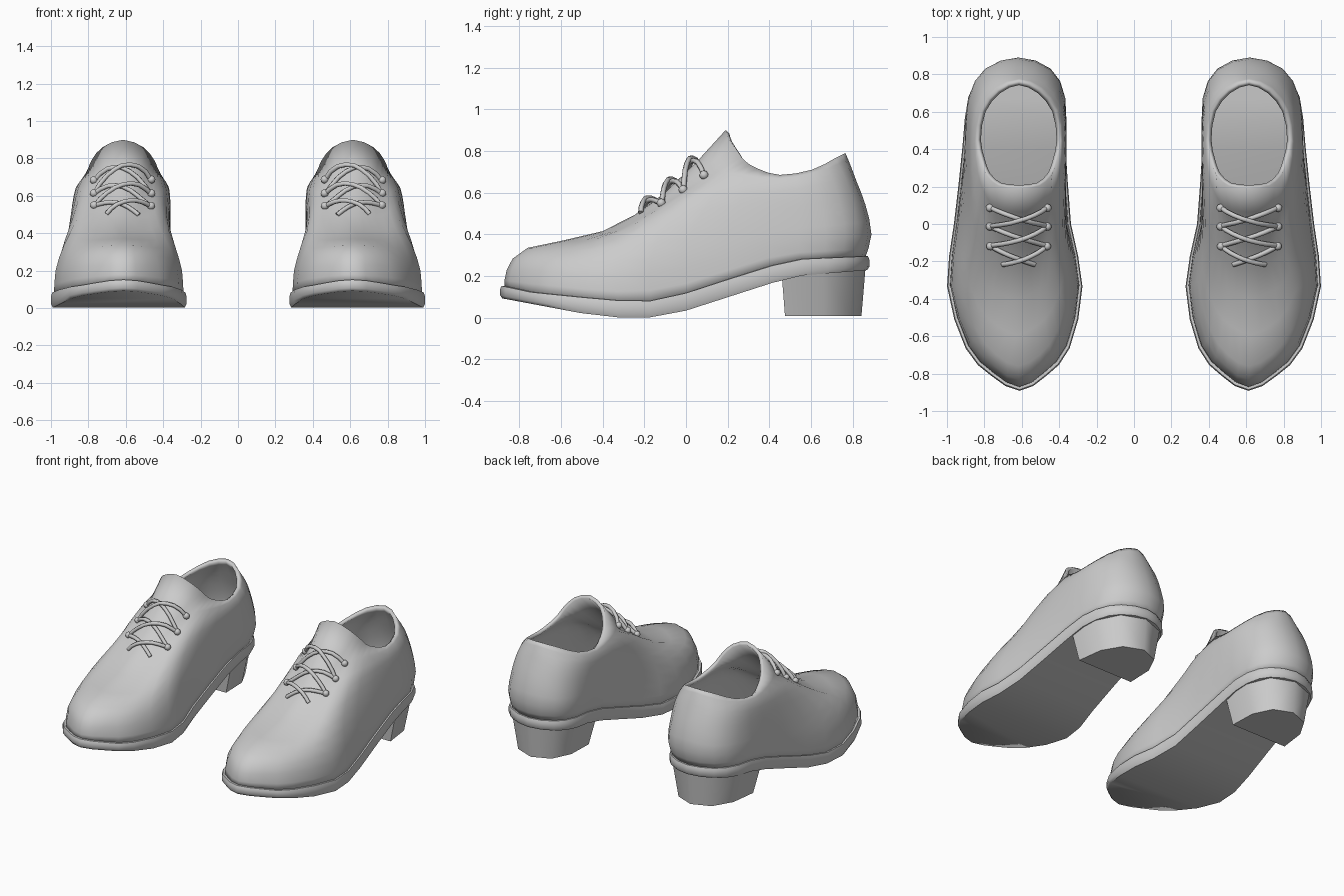
import bpy, bmesh, math
from mathutils import Vector
from mathutils.bvhtree import BVHTree

if "Cube" in bpy.data.objects:
    bpy.data.objects.remove(bpy.data.objects["Cube"])

leather = bpy.data.materials.new("grey_leather")
leather.diffuse_color = (0.6, 0.6, 0.6, 1)
leather.use_nodes = True
leather.node_tree.nodes["Principled BSDF"].inputs["Base Color"].default_value = leather.diffuse_color


def lerp_keys(keys, v):
    """Piecewise linear lookup."""
    if v <= keys[0][0]:
        return keys[0][1]
    for (a, p), (b, q) in zip(keys, keys[1:]):
        if v <= b:
            return p + (q - p) * (v - a) / (b - a)
    return keys[-1][1]


def spline(pts, sub, closed):
    """Catmull-Rom refinement of a point list."""
    n, out = len(pts), []
    get = (lambda i: pts[i % n]) if closed else (lambda i: pts[max(0, min(n - 1, i))])
    for i in range(n if closed else n - 1):
        a, b, c, d = (get(i + k) for k in (-1, 0, 1, 2))
        for s in range(sub):
            t = s / sub
            out.append(0.5 * (2 * b + (c - a) * t + (2 * a - 5 * b + 4 * c - d) * t * t
                              + (3 * b - a - 3 * c + d) * t ** 3))
    return out if closed else out + [pts[-1]]


def mirrored_loop(half):
    """Half loop from toe to heel -> full loop."""
    return half + [Vector((-p.x, p.y, p.z)) for p in half[-2:0:-1]]


# centre line of the foot, sole top height and sole bottom height along y
def centre(y, z=0.0):
    low = lerp_keys([(-.89, -.612), (-.334, -.6375), (0, -.65), (.5, -.64), (.88, -.62)], y)
    f = max(0, min(1, (z - .25) / .45))
    return low + (-.615 - low) * f


SOLE_TOP = [(-.89, .152), (-.75, .122), (-.357, .083), (-.117, .08), (.16, .17), (.42, .25),
            (.54, .28), (.88, .295)]
SOLE_LOW = [(-.89, .092), (-.797, .075), (-.5, .02), (-.357, .002), (-.1, .002), (.46, .18),
            (.53, .2), (.88, .228)]


def place(p):
    return Vector((p.x + centre(p.y, p.z), p.y, p.z))


def finish(name, verts, faces, angle=40):
    me = bpy.data.meshes.new(name)
    me.from_pydata(verts, [], faces)
    bm = bmesh.new()
    bm.from_mesh(me)
    bmesh.ops.recalc_face_normals(bm, faces=bm.faces)
    bm.to_mesh(me)
    bm.free()
    ob = bpy.data.objects.new(name, me)
    bpy.context.collection.objects.link(ob)
    me.materials.append(leather)
    bpy.ops.object.select_all(action='DESELECT')
    ob.select_set(True)
    bpy.context.view_layer.objects.active = ob
    bpy.ops.object.shade_smooth_by_angle(angle=math.radians(angle))
    return ob


def pair(ob):
    """Mirror a part to the other shoe."""
    m = ob.modifiers.new("other_shoe", 'MIRROR')
    m.use_mirror_merge = False


def loft(rings):
    n = len(rings[0])
    verts = [p for r in rings for p in r]
    faces = [(r * n + i, r * n + (i + 1) % n, (r + 1) * n + (i + 1) % n, (r + 1) * n + i)
             for r in range(len(rings) - 1) for i in range(n)]
    return verts, faces


def cap(start, n):
    """Strips across a left-right symmetric loop."""
    out = []
    for i in range(n // 2):
        q = [start + i, start + i + 1, start + (n - i - 1) % n, start + (n - i) % n]
        out.append(tuple(dict.fromkeys(q)))
    return out


# sole: half outline (half width, y), toe to heel
OUTLINE = [(0, -.892), (.147, -.812), (.278, -.665), (.362, -.334), (.313, 0), (.275, .42),
           (.255, .68), (.17, .82), (0, .88)]
outline = spline(mirrored_loop([Vector((w, y, 0)) for w, y in OUTLINE]), 2, True)
N = len(outline)


def sole_ring(scale, frac):
    ring = []
    for p in outline:
        lo, hi = lerp_keys(SOLE_LOW, p.y), lerp_keys(SOLE_TOP, p.y)
        ring.append(Vector((p.x * scale + centre(p.y), p.y * (1 + (scale - 1) * .5),
                            lo + (hi - lo) * frac)))
    return ring


verts, faces = loft([sole_ring(.975, 0), sole_ring(1, .25), sole_ring(1, .75),
                     sole_ring(.985, 1), sole_ring(.95, 1)])
pair(finish("sole", verts, faces + cap(0, N) + cap(4 * N, N), 50))

# heel block: D-shaped, tapering to the ground
TOP = [(0, .46), (.262, .46), (.25, .66), (.165, .805), (0, .862)]
LOW = [(0, .475), (.215, .475), (.2, .66), (.13, .79), (0, .842)]


def heel_ring(half, z=None):
    ring = mirrored_loop([Vector((w, y, 0)) for w, y in half])
    return [Vector((p.x + centre(p.y), p.y, z if z is not None else
                    lerp_keys(SOLE_LOW, p.y) + .02)) for p in ring]


verts, faces = loft([heel_ring(LOW, .008), heel_ring(TOP)])
pair(finish("heel", verts, faces + cap(0, 8), 45))

# upper: one column per direction from toe to heel, each rising to the collar
COLUMNS = [
    [(0, -.86, .23), (0, -.76, .335), (0, -.40, .415), (0, -.10, .60), (0, .19, .90)],
    [(.13, -.785, .23), (.115, -.70, .33), (.085, -.37, .413), (.07, -.09, .595), (.11, .205, .86)],
    [(.25, -.645, .22), (.215, -.57, .32), (.165, -.32, .42), (.135, -.06, .58), (.165, .25, .795)],
    [(.338, -.335, .20), (.295, -.30, .34), (.235, -.17, .47), (.195, .04, .62), (.185, .285, .75)],
    [(.29, 0, .24), (.275, .02, .38), (.255, .09, .52), (.235, .18, .64), (.203, .345, .715)],
    [(.27, .38, .35), (.268, .40, .46), (.262, .42, .56), (.25, .43, .64), (.222, .45, .685)],
    [(.26, .67, .38), (.252, .66, .50), (.242, .64, .60), (.225, .62, .67), (.197, .605, .71)],
    [(.175, .83, .39), (.165, .81, .52), (.15, .78, .63), (.135, .75, .70), (.115, .715, .765)],
    [(0, .89, .40), (0, .86, .545), (0, .82, .65), (0, .79, .73), (0, .765, .79)],
]
keys = [[Vector((p.x * .955, p.y * .975, lerp_keys(SOLE_TOP, p.y) - .012)) for p in outline]]
for r in range(5):
    keys.append(spline(mirrored_loop([Vector(c[r]) for c in COLUMNS]), 2, True))
columns = [spline([k[i] for k in keys], 2, False) for i in range(N)]
rings = [[place(columns[i][r]) for i in range(N)] for r in range(len(columns[0]))]
verts, faces = loft(rings)
tree = BVHTree.FromPolygons(verts, faces)
upper = finish("upper", verts, faces, 60)
lining = upper.modifiers.new("lining", 'SOLIDIFY')
lining.thickness = .025
lining.offset = -1
pair(upper)


# laces laid over the front of the upper
def on_upper(w, y, lift):
    hit, normal, _, _ = tree.ray_cast(Vector((-.617 + w, y, 2)), Vector((0, 0, -1)))
    if normal.z < 0:
        normal = -normal
    return hit + normal * lift


def lace(name, pts):
    cu = bpy.data.curves.new(name, 'CURVE')
    cu.dimensions = '3D'
    cu.bevel_depth = .013
    cu.bevel_resolution = 1
    cu.use_fill_caps = True
    sp = cu.splines.new('POLY')
    sp.points.add(len(pts) - 1)
    for p, co in zip(sp.points, pts):
        p.co = (*co, 1)
        sp.use_smooth = True
    ob = bpy.data.objects.new(name, cu)
    bpy.context.collection.objects.link(ob)
    cu.materials.append(leather)
    pair(ob)


EYELETS = [(.15, .09), (.15, -.01), (.15, -.115), (.085, -.215)]
for k in range(3):
    (w0, y0), (w1, y1) = EYELETS[k], EYELETS[k + 1]
    for side in (-1, 1):
        pts = []
        for s in range(9):
            t = s / 8
            # the two strands cross, one above the other
            lift = .004 + (.022 + .009 * side) * math.sin(math.pi * t) ** .7
            pts.append(on_upper(side * (w0 * (1 - t) - w1 * t), y0 + (y1 - y0) * t, lift))
        lace("lace_strand", pts)
        # rounded eyelet knot
        bm = bmesh.new()
        bmesh.ops.create_icosphere(bm, subdivisions=2, radius=.022)
        bmesh.ops.translate(bm, verts=bm.verts, vec=on_upper(side * w0, y0, .008))
        v = [p.co.copy() for p in bm.verts]
        f = [[q.index for q in p.verts] for p in bm.faces]
        bm.free()
        pair(finish("eyelet", v, f, 60))
